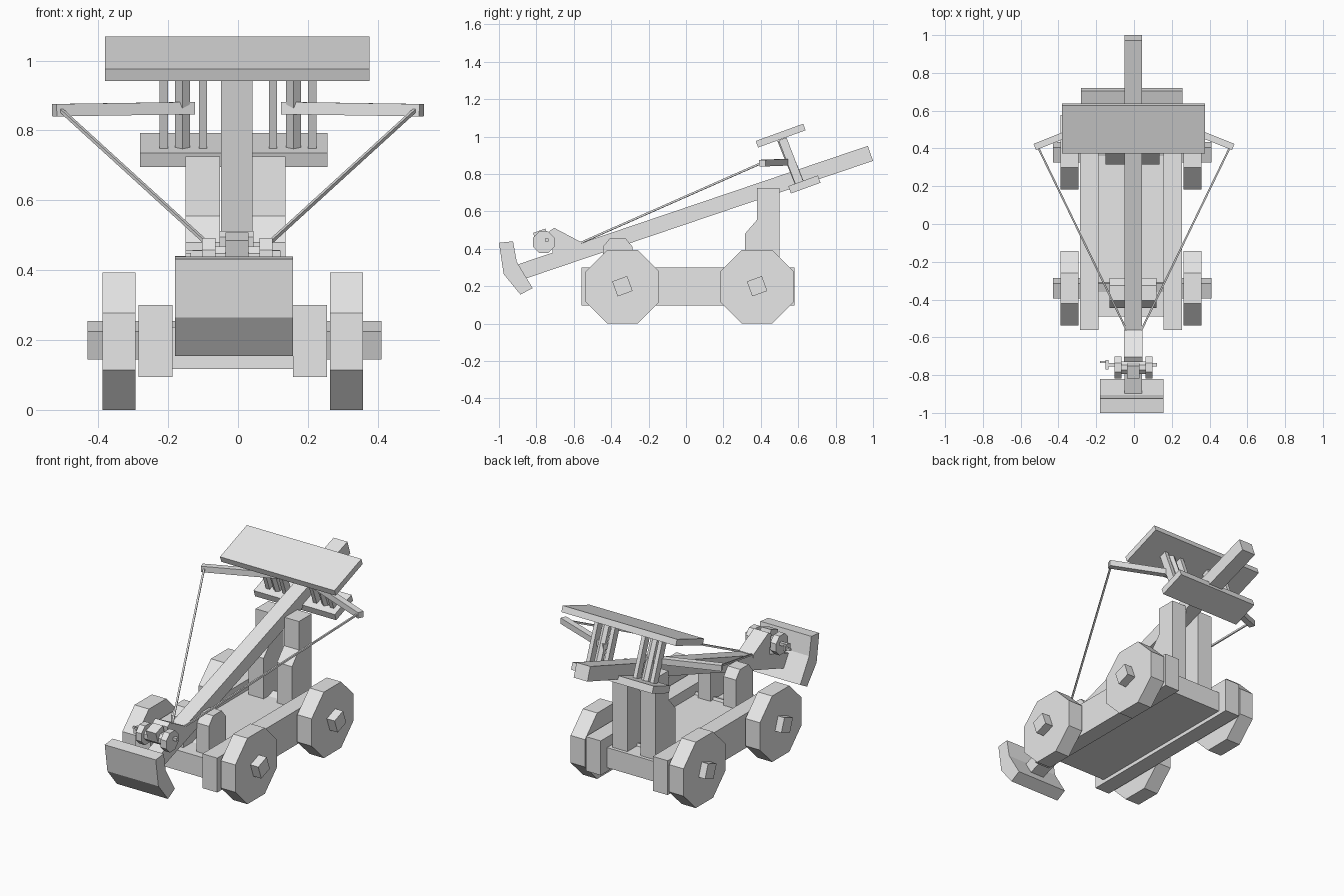
import bpy, bmesh, math
from mathutils import Vector, Matrix

old = bpy.data.objects.get("Cube")
if old:
    bpy.data.objects.remove(old, do_unlink=True)

# One plain grey for everything
grey = bpy.data.materials.new("plain grey")
grey.use_nodes = True
grey.diffuse_color = (0.8, 0.8, 0.8, 1)
grey.node_tree.nodes["Principled BSDF"].inputs["Base Color"].default_value = (0.8, 0.8, 0.8, 1)

TILT = math.radians(18.7)   # slope of the stock
MID = -0.015                # centre line of the chassis


def finish(name, bm):
    bmesh.ops.recalc_face_normals(bm, faces=bm.faces[:])
    mesh = bpy.data.meshes.new(name)
    bm.to_mesh(mesh)
    bm.free()
    mesh.materials.append(grey)
    obj = bpy.data.objects.new(name, mesh)
    bpy.context.scene.collection.objects.link(obj)
    return obj


def slab(name, x0, x1, profile):
    """Extrude a (y, z) profile from x0 to x1."""
    bm = bmesh.new()
    face = bm.faces.new([bm.verts.new((x0, y, z)) for y, z in profile])
    new = bmesh.ops.extrude_face_region(bm, geom=[face])["geom"]
    bmesh.ops.translate(bm, vec=(x1 - x0, 0, 0),
                        verts=[v for v in new if isinstance(v, bmesh.types.BMVert)])
    return finish(name, bm)


def ngon(y, z, r, n, turn):
    return [(y + r * math.cos(turn + i * math.tau / n),
             z + r * math.sin(turn + i * math.tau / n)) for i in range(n)]


def rect(y, z, length, height, angle=0.0):
    """Rotated rectangle profile about its centre."""
    c, s = math.cos(angle), math.sin(angle)
    return [(y + u * length / 2 * c - v * height / 2 * s,
             z + u * length / 2 * s + v * height / 2 * c)
            for u, v in ((-1, -1), (1, -1), (1, 1), (-1, 1))]


def rod(name, start, end, r, sides=4, turn=math.pi / 4):
    """Straight prism between two points."""
    a, b = Vector(start), Vector(end)
    d = b - a
    x = d.cross(Vector((0, 0, 1))).normalized()
    frame = Matrix((x, d.normalized().cross(x), d.normalized())).transposed().to_4x4()
    bm = bmesh.new()
    bmesh.ops.create_cone(bm, cap_ends=True, segments=sides, radius1=r, radius2=r,
                          depth=d.length,
                          matrix=Matrix.Translation((a + b) / 2) @ frame
                          @ Matrix.Rotation(turn, 4, 'Z'))
    return finish(name, bm)


def pair(name, inner, outer, profile, mid=MID):
    """The same slab on both sides of a centre line."""
    slab("right_" + name, mid - outer, mid - inner, profile)
    slab("left_" + name, mid + inner, mid + outer, profile)


# Chassis
slab("floor", -0.19, 0.158, rect(0.015, 0.178, 1.01, 0.12))
pair("side_rail", 0.172, 0.27, rect(0.01, 0.198, 1.14, 0.205))

# Wheels and axles
for end, y in (("front", -0.34), ("back", 0.38)):
    pair(end + "_wheel", 0.278, 0.373, ngon(y, 0.197, 0.213, 8, math.pi / 8))
    slab(end + "_axle", -0.43, 0.41, rect(y, 0.2, 0.085, 0.085, math.radians(20)))

# Uprights that carry the stock
pair("back_post", 0.044, 0.143, [(0.315, 0.2), (0.5, 0.2), (0.5, 0.725), (0.38, 0.725),
                                 (0.38, 0.555), (0.315, 0.48)], mid=-0.007)
pair("front_post", 0.044, 0.125, [(-0.445, 0.2), (-0.285, 0.2), (-0.285, 0.41),
                                  (-0.325, 0.458), (-0.405, 0.458), (-0.445, 0.41)], mid=-0.005)

# Stock and curved front guard
slab("stock", -0.049, 0.042, [(-0.86, 0.24), (1.0, 0.87), (0.972, 0.95), (-0.9, 0.316)])
slab("front_guard", -0.18, 0.157, [(-1.0, 0.432), (-0.975, 0.265), (-0.885, 0.155),
                                   (-0.82, 0.19), (-0.905, 0.33), (-0.925, 0.44)])

# Spring frame: two plates with rods between
slab("top_plate", -0.38, 0.376, rect(0.506, 1.005, 0.27, 0.037, math.radians(20)))
slab("bottom_plate", -0.28, 0.256, rect(0.633, 0.744, 0.168, 0.042, math.radians(20)))
for side, s in (("right", -1), ("left", 1)):
    for part, x in (("inner", 0.1), ("outer", 0.212)):
        slab(f"{side}_{part}_frame_rod", s * x - 0.012, s * x + 0.012,
             rect(0.562, 0.868, 0.045, 0.255, math.radians(21)))
    rod(side + "_spring", (s * 0.159, 0.607, 0.75), (s * 0.159, 0.512, 0.985), 0.025, 6, 0)
    # Bow arm and string
    rod(side + "_bow_arm", (s * 0.13, 0.565, 0.864), (s * 0.525, 0.408, 0.858), 0.025)
    rod(side + "_string", (s * 0.505, 0.4, 0.857), (s * 0.04, -0.56, 0.433), 0.007)

# Trigger wedge and winch
slab("trigger_wedge", -0.053, 0.045, [(-0.71, 0.36), (-0.56, 0.415), (-0.56, 0.435),
                                      (-0.705, 0.512), (-0.73, 0.495)])
slab("winch_drum", -0.085, 0.08, ngon(-0.76, 0.435, 0.036, 8, math.pi / 8))
pair("winch_disc", 0.063, 0.101, ngon(-0.76, 0.435, 0.062, 8, math.pi / 8), mid=-0.002)
slab("winch_block", -0.036, 0.03, rect(-0.775, 0.468, 0.07, 0.06, TILT))
slab("winch_shaft", -0.15, 0.122, rect(-0.745, 0.447, 0.018, 0.018))
slab("crank_arm", -0.15, -0.135, rect(-0.745, 0.435, 0.05, 0.03))
slab("crank_handle", -0.18, -0.14, rect(-0.73, 0.435, 0.012, 0.012))
